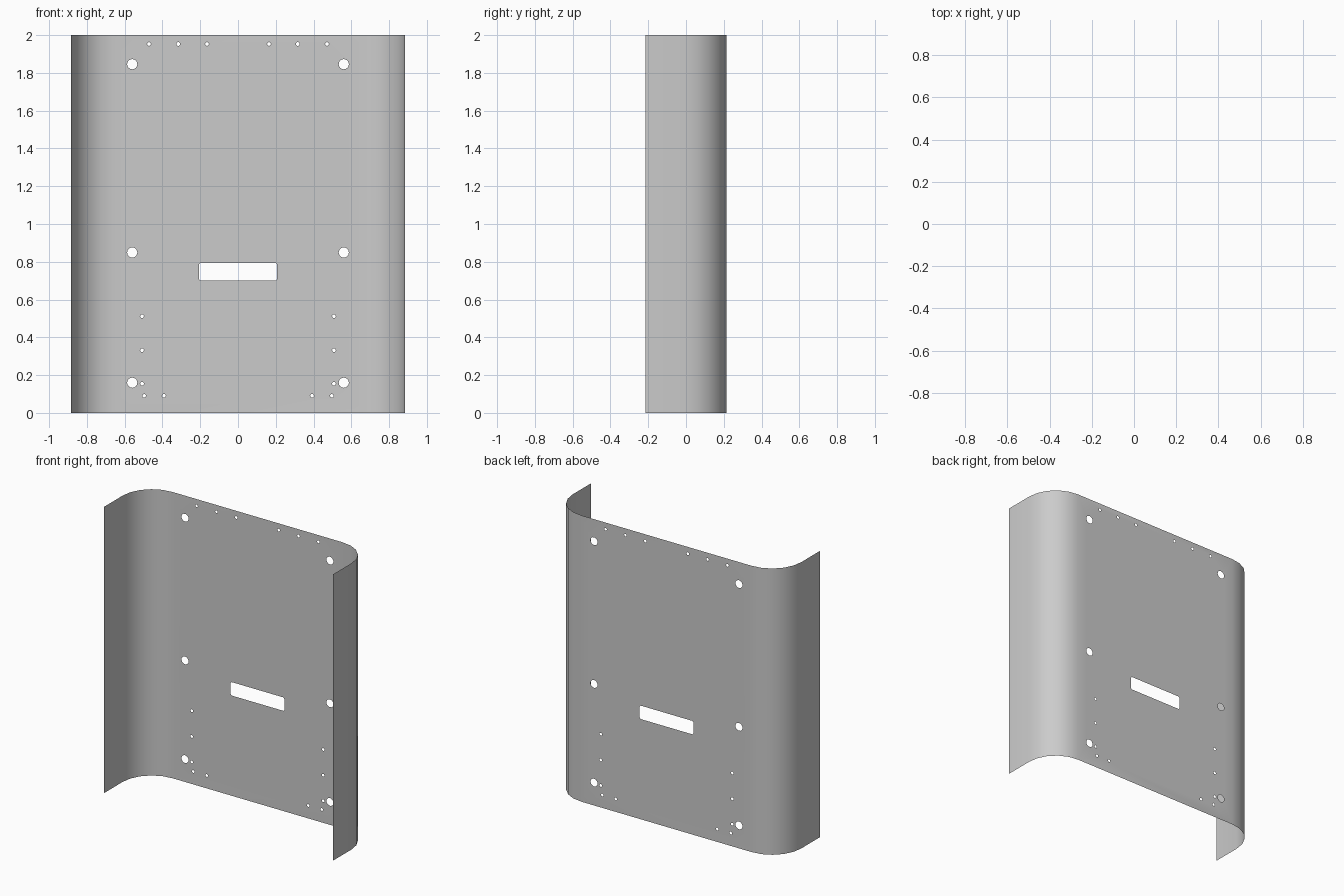
import bpy
import bmesh
from math import cos, sin, pi, radians

HALF_W, HALF_D, HEIGHT = 0.884, 0.215, 2.0
BEND_X, BEND_Y = 0.226, 0.226

cube = bpy.data.objects.get("Cube")
if cube:
    bpy.data.objects.remove(cube, do_unlink=True)

grey = bpy.data.materials.new("sheet grey")
grey.use_nodes = True
colour = (0.6, 0.6, 0.6, 1)
grey.diffuse_color = colour
grey.node_tree.nodes["Principled BSDF"].inputs["Base Color"].default_value = colour

bm = bmesh.new()


def loop(points):
    """Closed ring of edges in the back plane, from (x, z) points."""
    verts = [bm.verts.new((x, HALF_D, z)) for x, z in points]
    return [bm.edges.new((v, verts[i - 1])) for i, v in enumerate(verts)]


def hole(x, z, radius, sides):
    return loop([(x + radius * cos(2 * pi * i / sides),
                  z + radius * sin(2 * pi * i / sides)) for i in range(sides)])


# Flat panel outline with slot and drilled holes
flat = HALF_W - BEND_X
edges = loop([(-flat, 0), (flat, 0), (flat, HEIGHT), (-flat, HEIGHT)])

slot_x, slot_low, slot_high, corner = 0.207, 0.7, 0.794, 0.008
edges += loop([(-slot_x, slot_low + corner), (-slot_x + corner, slot_low),
               (slot_x - corner, slot_low), (slot_x, slot_low + corner),
               (slot_x, slot_high - corner), (slot_x - corner, slot_high),
               (-slot_x + corner, slot_high), (-slot_x, slot_high - corner)])

large = [(0.56, z) for z in (0.16, 0.849, 1.846)]
small = [(x, 1.953) for x in (0.164, 0.317, 0.471)]
small += [(0.508, z) for z in (0.154, 0.332, 0.512)]
small += [(x, 0.09) for x in (0.392, 0.497)]
for side in (-1, 1):
    for x, z in large:
        edges += hole(side * x, z, 0.027, 16)
    for x, z in small:
        edges += hole(side * x, z, 0.01, 10)
bmesh.ops.triangle_fill(bm, edges=edges, use_beauty=True, normal=(0, 1, 0))

# Rounded bends and straight side flanges
for side in (-1, 1):
    profile = [(flat + BEND_X * sin(radians(a)),
                HALF_D - BEND_Y + BEND_Y * cos(radians(a)))
               for a in range(0, 91, 18)]
    profile.append((HALF_W, -HALF_D))
    columns = [[bm.verts.new((side * x, y, z)) for z in (0, HEIGHT)]
               for x, y in profile]
    for a, b in zip(columns, columns[1:]):
        bm.faces.new((a[0], b[0], b[1], a[1]))

bmesh.ops.remove_doubles(bm, verts=bm.verts, dist=0.0005)
bmesh.ops.recalc_face_normals(bm, faces=bm.faces)
bm.faces.ensure_lookup_table()
panel = max(bm.faces, key=lambda f: f.calc_center_median().y)
if panel.normal.y < 0:
    bmesh.ops.reverse_faces(bm, faces=bm.faces)

mesh = bpy.data.meshes.new("bent_sheet_panel")
bm.to_mesh(mesh)
bm.free()
mesh.materials.append(grey)
sheet = bpy.data.objects.new("bent_sheet_panel", mesh)
bpy.context.collection.objects.link(sheet)
bpy.context.view_layer.objects.active = sheet
sheet.select_set(True)
bpy.ops.object.shade_smooth_by_angle(angle=radians(30))
